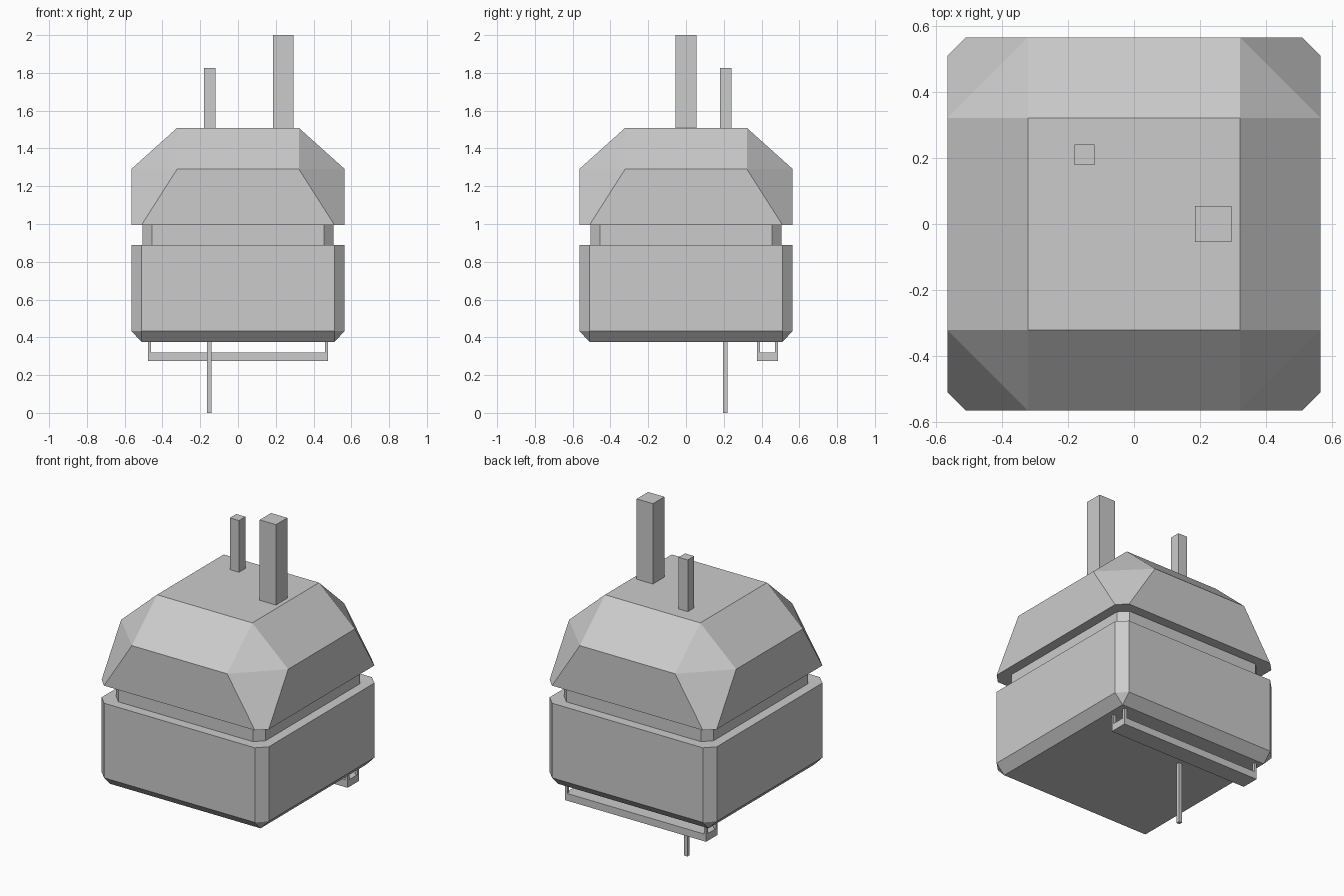
import bpy, bmesh

if "Cube" in bpy.data.objects:
    bpy.data.objects.remove(bpy.data.objects["Cube"])


def hull(name, points):
    """Flat-faced convex solid from points, with coplanar triangles merged."""
    bm = bmesh.new()
    for p in points:
        bm.verts.new(p)
    bmesh.ops.remove_doubles(bm, verts=bm.verts, dist=1e-5)
    bmesh.ops.convex_hull(bm, input=bm.verts)
    bmesh.ops.dissolve_limit(bm, angle_limit=0.01, verts=bm.verts, edges=bm.edges)
    bmesh.ops.recalc_face_normals(bm, faces=bm.faces)
    mesh = bpy.data.meshes.new(name)
    bm.to_mesh(mesh)
    bm.free()
    obj = bpy.data.objects.new(name, mesh)
    bpy.context.collection.objects.link(obj)
    return obj


def ring(half, flat, z):
    """Square outline of the given half width; flat is the half length of its straight sides."""
    return [(sx * a, sy * b, z) for sx in (-1, 1) for sy in (-1, 1)
            for a, b in ((half, flat), (flat, half))]


def box(name, x, y, z):
    return hull(name, [(a, b, c) for a in x for b in y for c in z])


def post(name, cx, cy, half, z0, z1):
    return box(name, (cx - half, cx + half), (cy - half, cy + half), (z0, z1))


# Main housing with chamfered vertical and bottom edges
hull("lower_body", ring(0.51, 0.51, 0.376) + ring(0.565, 0.51, 0.433) + ring(0.565, 0.51, 0.889))

# Recessed band between housing and cap
hull("neck_band", ring(0.505, 0.455, 0.889) + ring(0.505, 0.455, 0.997))

# Faceted cap with wide corner chamfers
hull("upper_cap", ring(0.565, 0.51, 0.996) + ring(0.565, 0.322, 1.291) + ring(0.322, 0.322, 1.509))

# Rods on the roof and the pin underneath
post("large_top_rod", 0.24, 0.0, 0.055, 1.508, 2.0)
post("small_top_rod", -0.15, 0.21, 0.031, 1.508, 1.825)
post("bottom_pin", -0.152, 0.208, 0.011, 0.0, 0.377)

# Rail hung below the back edge on four small hangers
box("rail", (-0.477, 0.477), (0.377, 0.487), (0.276, 0.32))
for i, x in enumerate((-0.469, 0.469)):
    for j, y in enumerate((0.385, 0.479)):
        post(f"rail_hanger_{i}{j}", x, y, 0.008, 0.32, 0.377)
